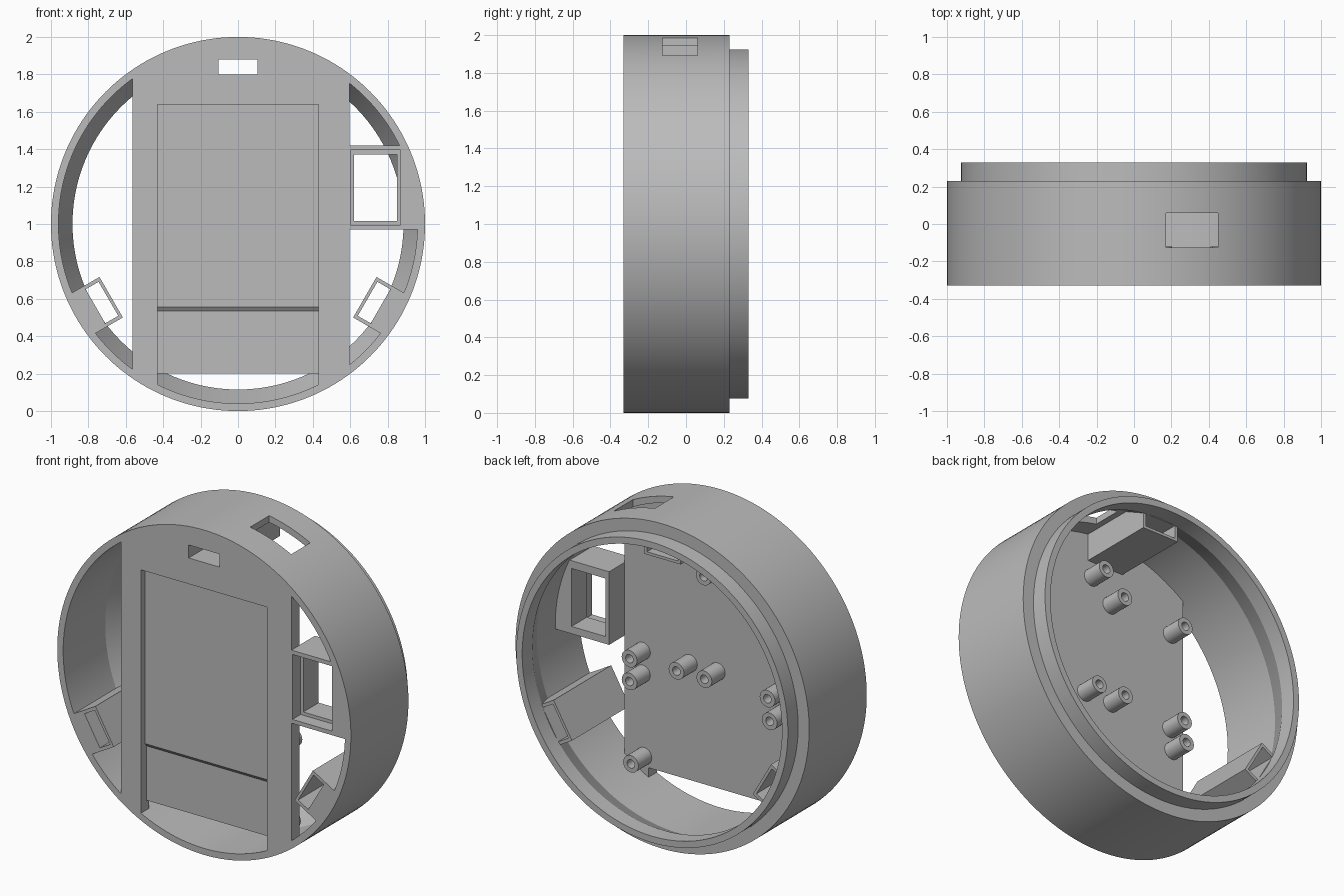
import bpy, bmesh, math
from mathutils import Matrix

cube = bpy.data.objects.get("Cube")
if cube:
    bpy.data.objects.remove(cube)

grey = bpy.data.materials.new("plain_grey")
grey.use_nodes = True
colour = (0.5, 0.5, 0.5, 1)
grey.diffuse_color = colour
grey.node_tree.nodes["Principled BSDF"].inputs["Base Color"].default_value = colour

FRONT, PLATE_BACK, SHOULDER, BACK = -0.33, -0.25, 0.23, 0.33
SEGMENTS = 160


def finish(name, bm):
    """Turn a bmesh, modelled around the ring axis, into an object."""
    bmesh.ops.remove_doubles(bm, verts=bm.verts, dist=1e-5)
    bmesh.ops.recalc_face_normals(bm, faces=bm.faces)
    mesh = bpy.data.meshes.new(name)
    bm.to_mesh(mesh)
    bm.free()
    mesh.materials.append(grey)
    ob = bpy.data.objects.new(name, mesh)
    ob.location.z = 1
    bpy.context.collection.objects.link(ob)
    return ob


def prism(name, outline, shift):
    """Extrude a closed 3D outline along a vector."""
    bm = bmesh.new()
    face = bm.faces.new([bm.verts.new(p) for p in outline])
    bmesh.ops.remove_doubles(bm, verts=bm.verts, dist=1e-5)
    geom = bmesh.ops.extrude_face_region(bm, geom=list(bm.faces))["geom"]
    moved = [v for v in geom if isinstance(v, bmesh.types.BMVert)]
    bmesh.ops.translate(bm, verts=moved, vec=shift)
    return finish(name, bm)


def box(name, x0, x1, y0, y1, z0, z1):
    outline = [(x0, y0, z0), (x1, y0, z0), (x1, y0, z1), (x0, y0, z1)]
    return prism(name, outline, (0, y1 - y0, 0))


def revolve(name, profile, steps):
    """Spin a closed (radius, y) profile around the y axis."""
    bm = bmesh.new()
    rings = []
    for i in range(steps):
        a = math.tau * i / steps
        rings.append([bm.verts.new((r * math.cos(a), y, r * math.sin(a))) for r, y in profile])
    n = len(profile)
    for i in range(steps):
        a, b = rings[i], rings[(i + 1) % steps]
        for j in range(n):
            k = (j + 1) % n
            bm.faces.new((a[j], a[k], b[k], b[j]))
    return finish(name, bm)


def disc_part(name, x0, x1, z0, z1, y1):
    """Slab cut from a disc that reaches into the ring wall."""
    outline = []
    for i in range(SEGMENTS * 2):
        a = math.tau * i / (SEGMENTS * 2)
        x, z = 0.965 * math.cos(a), 0.965 * math.sin(a)
        p = (min(max(x, x0), x1), FRONT, min(max(z, z0), z1))
        if not outline or (math.dist(p, outline[-1]) > 1e-5 and math.dist(p, outline[0]) > 1e-5):
            outline.append(p)
    return prism(name, outline, (0, y1 - FRONT, 0))


def cut(ob, *cutters):
    """Subtract the cutters and remove them."""
    for c in cutters:
        c.hide_render = True
        mod = ob.modifiers.new("cut", "BOOLEAN")
        mod.operation = "DIFFERENCE"
        mod.solver = "EXACT"
        mod.object = c
        bpy.context.view_layer.objects.active = ob
        bpy.ops.object.modifier_apply(modifier=mod.name)
        bpy.data.objects.remove(c)


def smooth(ob):
    bpy.ops.object.select_all(action="DESELECT")
    ob.select_set(True)
    bpy.context.view_layer.objects.active = ob
    bpy.ops.object.shade_smooth_by_angle(angle=math.radians(25))


# Outer ring with a stepped rear lip and tapered inside
ring = revolve("outer_ring", [(1, FRONT), (1, SHOULDER), (0.925, SHOULDER), (0.925, BACK),
                              (0.885, BACK), (0.885, SHOULDER), (0.96, 0.08), (0.96, FRONT)], SEGMENTS)
cut(ring, box("port_cutter", 0.17, 0.45, -0.125, 0.06, 0.8, 1.1))
smooth(ring)


# Slot opening shared by the plate and the housings
def slot_cutter():
    return box("slot_cutter", -0.105, 0.105, -0.5, 0.5, 0.8, 0.88)


# Front plate with a stepped pocket that opens out at the bottom
plate = disc_part("front_plate", -0.565, 0.595, -1, 1, PLATE_BACK)
pocket = [(-0.4, -1.1), (-0.2, -1.1), (-0.2, -0.8), (-0.275, -0.8), (-0.275, -0.465),
          (-0.29, -0.445), (-0.29, 0.64), (-0.4, 0.64)]
cut(plate, prism("pocket_cutter", [(-0.43, y, z) for y, z in pocket], (0.86, 0, 0)), slot_cutter())

# Side window block with a stepped opening
window = disc_part("window_block", 0.594, 1, -0.03, 0.42, -0.1)
cut(window, box("recess_cutter", 0.602, 0.87, -0.5, -0.25, -0.005, 0.395),
    box("window_cutter", 0.62, 0.85, -0.5, 0.2, 0.015, 0.372))

# Three slotted housings spaced evenly around the ring
top = box("slot_housing_top", -0.125, 0.125, FRONT, SHOULDER, 0.783, 0.965)
cut(top, slot_cutter())
for side, angle in (("left", 120), ("right", -120)):
    ob = bpy.data.objects.new("slot_housing_" + side, top.data.copy())
    ob.data.transform(Matrix.Rotation(math.radians(angle), 4, "Y"))
    ob.location.z = 1
    bpy.context.collection.objects.link(ob)

# Hollow mounting posts on the back of the plate
posts = [(0.47, -0.09), (0.47, -0.23), (0.15, -0.08), (-0.04, -0.08), (-0.47, -0.085),
         (-0.485, -0.22), (0.46, -0.735), (-0.035, 0.55), (-0.475, 0.525), (0.1, 0.68)]
for i, (x, z) in enumerate(posts):
    post = revolve(f"mounting_post_{i + 1}", [(0.052, PLATE_BACK - 0.01), (0.052, -0.12),
                                              (0.026, -0.12), (0.026, PLATE_BACK - 0.01)], 28)
    post.location.x = x
    post.location.z = 1 + z
    smooth(post)
